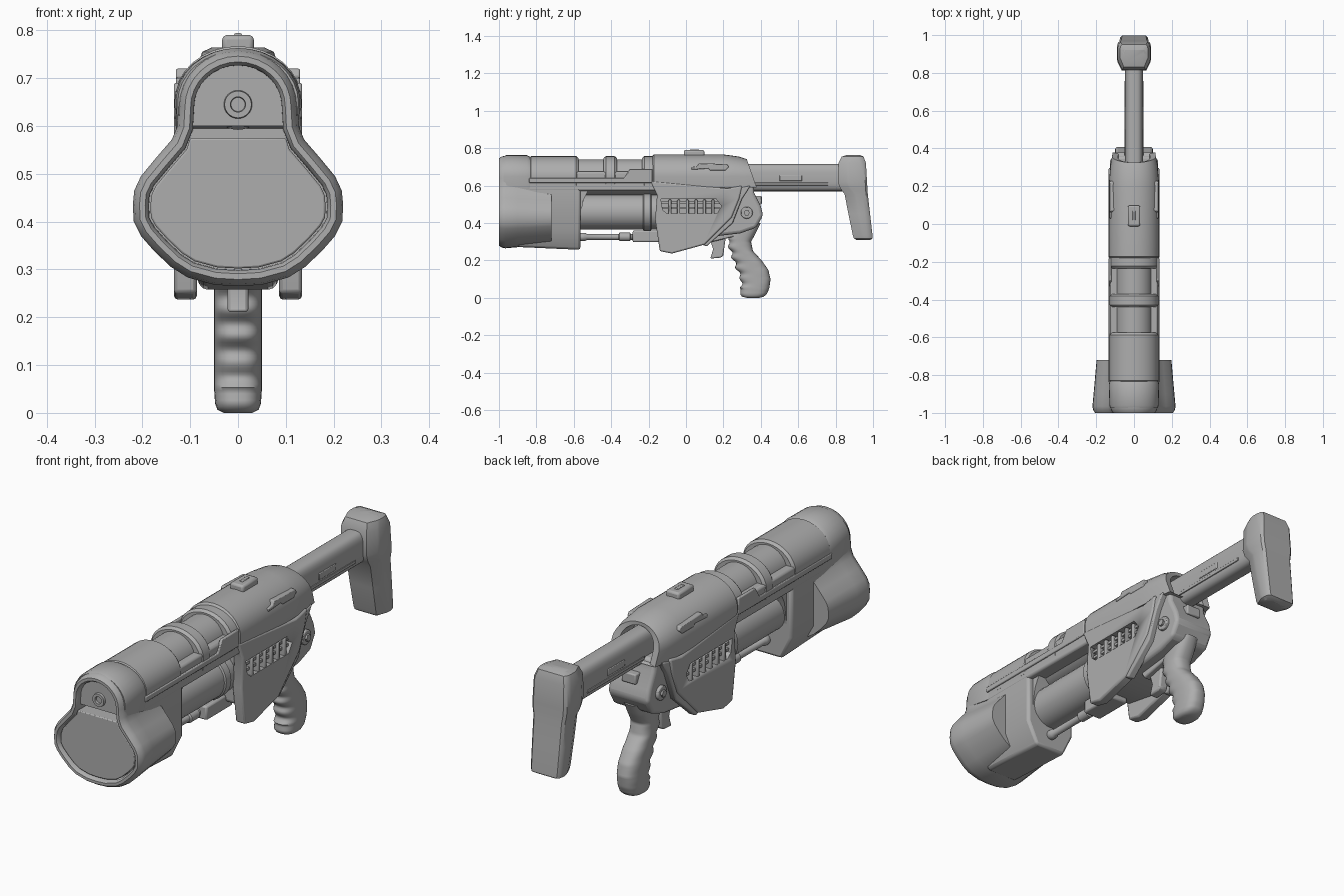
import bpy, bmesh, math
from mathutils import Vector

grey = bpy.data.materials.new("plain grey")
grey.diffuse_color = (0.42, 0.42, 0.42, 1)

def finish(name, bm, bevel=0.0, mirror=False, angle=35, segs=2):
    bmesh.ops.recalc_face_normals(bm, faces=bm.faces)
    me = bpy.data.meshes.new(name)
    bm.to_mesh(me); bm.free()
    me.materials.append(grey)
    ob = bpy.data.objects.new(name, me)
    bpy.context.collection.objects.link(ob)
    bpy.ops.object.select_all(action='DESELECT')
    ob.select_set(True)
    bpy.context.view_layer.objects.active = ob
    bpy.ops.object.shade_smooth_by_angle(angle=math.radians(angle))
    if mirror:
        ob.modifiers.new("mirror", 'MIRROR').use_mirror_merge = False
    if bevel:
        m = ob.modifiers.new("bevel", 'BEVEL')
        m.width, m.segments, m.limit_method = bevel, segs, 'ANGLE'
        m.angle_limit = math.radians(35)
    return ob

def loft(name, rings, **kw):
    bm = bmesh.new()
    vs = [[bm.verts.new(p) for p in r] for r in rings]
    n = len(rings[0])
    for a, b in zip(vs, vs[1:]):
        for i in range(n):
            j = (i + 1) % n
            bm.faces.new((a[i], a[j], b[j], b[i]))
    bm.faces.new(vs[0]); bm.faces.new(vs[-1])
    return finish(name, bm, **kw)

def prism(name, pts, x0, x1, **kw):          # side profile (y, z) pushed along x
    return loft(name, [[(x, y, z) for y, z in pts] for x in (x0, x1)], **kw)

def box(name, x0, x1, y0, y1, z0, z1, **kw):
    return prism(name, [(y0, z0), (y1, z0), (y1, z1), (y0, z1)], x0, x1, **kw)

def turned(name, prof, z, n=32, **kw):       # (y, radius) profile round a y axis
    return loft(name, [[(r * math.cos(2*math.pi*i/n), y, z + r * math.sin(2*math.pi*i/n))
                        for i in range(n)] for y, r in prof], **kw)

def dome(y, w, top, zb, zc=0.65, shear=0.0):  # flat sided section with round top
    pts = [(w * 0.97, zb)] + [(w * math.cos(t * math.pi / 16), zc + (top - zc) * math.sin(t * math.pi / 16))
                       for t in range(17)] + [(-w * 0.97, zb)]
    return [(x, y + shear * (top - z), z) for x, z in pts]

def superring(z, y0, y1, w, p=2.6, n=32):    # rounded horizontal section
    out = []
    for i in range(n):
        c, s = math.cos(2*math.pi*i/n), math.sin(2*math.pi*i/n)
        f = lambda v: math.copysign(abs(v) ** (2 / p), v)
        out.append((w * f(c), (y0 + y1) / 2 + (y1 - y0) / 2 * f(s), z))
    return out

def lerp_table(tab, z):
    for a, b in zip(tab, tab[1:]):
        if a[0] >= z >= b[0]:
            t = (a[0] - z) / (a[0] - b[0])
            return [u + (v - u) * t for u, v in zip(a, b)]
    return tab[-1]

# Muzzle head: keyhole outline
half = [(0.125 * math.sin(t * math.pi / 16), 0.64 + 0.12 * math.cos(t * math.pi / 16)) for t in range(9)]
half += [(0.127, 0.60), (0.138, 0.572), (0.17, 0.535), (0.203, 0.495), (0.217, 0.465), (0.22, 0.435),
         (0.218, 0.40), (0.203, 0.37), (0.175, 0.338), (0.14, 0.305), (0.105, 0.283), (0.05, 0.268)]
outline = half + [(0, 0.265)] + [(-x, z) for x, z in reversed(half[1:])]

def inset(d):
    out, n = [], len(outline)
    for i, p in enumerate(outline):
        t = (Vector(outline[(i + 1) % n]) - Vector(outline[i - 1])).normalized()
        out.append((p[0] + t.y * d, p[1] - t.x * d))
    return out

loft("muzzle_head", [[(x, y, z) for x, z in inset(d)] for d, y in
     ((0.022, -0.72), (0.006, -0.9), (0, -0.965), (0.004, -0.985), (0.014, -1.0),
      (0.026, -1.0), (0.033, -0.99), (0.034, -0.93))])
low = [p for p in inset(0.037) if p[1] < 0.56]
low = [(0.1, 0.575)] + low + [(-0.1, 0.575)]
loft("muzzle_plate", [[(x, y, z) for x, z in low] for y in (-0.925, -0.988)], bevel=0.004)
turned("muzzle_nozzle", [(-0.92, 0.053), (-0.95, 0.053), (-0.96, 0.045), (-0.96, 0.032), (-0.985, 0.028),
       (-0.985, 0.016), (-0.97, 0.014)], 0.645)
# collar over the head and the block behind it
loft("head_collar", [dome(-0.975, 0.126, 0.757, 0.60), dome(-0.96, 0.13, 0.763, 0.60),
     dome(-0.85, 0.133, 0.763, 0.58), dome(-0.83, 0.128, 0.752, 0.58)])
loft("head_rear_block", [[(s * x, y, z) for s, x, z in
     ((1, 0.125, 0.60), (1, 0.125, 0.36), (1, 0.075, zb), (-1, 0.075, zb), (-1, 0.125, 0.36), (-1, 0.125, 0.60))]
     for y, zb in ((-0.9, 0.272), (-0.565, 0.257))], bevel=0.012)
prism("head_buttress", [(-0.58, 0.58), (-0.52, 0.58), (-0.55, 0.52), (-0.565, 0.42), (-0.58, 0.42)], -0.1, 0.1)

# Upper housing with two open windows round the inner tube
box("housing_base", -0.126, 0.126, -0.85, -0.16, 0.572, 0.675, bevel=0.01)
for nm, a, b in (("front", -0.84, -0.575), ("middle", -0.44, -0.37), ("rear", -0.235, -0.165)):
    loft("housing_" + nm, [dome(a, 0.12, 0.748, 0.6), dome(a + 0.012, 0.13, 0.758, 0.6),
         dome(b - 0.012, 0.13, 0.758, 0.6), dome(b, 0.12, 0.748, 0.6)])
turned("inner_tube", [(-0.8, 0.096), (-0.15, 0.096)], 0.645)
prism("housing_side_rail", [(-0.84, 0.64), (-0.33, 0.64), (-0.30, 0.69), (-0.18, 0.69), (-0.18, 0.615), (-0.84, 0.615)],
      0.12, 0.134, mirror=True, bevel=0.004)

# Lower barrel and guide rod
turned("lower_barrel", [(-0.6, 0.094), (-0.23, 0.094), (-0.225, 0.1), (-0.19, 0.1), (-0.185, 0.094), (-0.1, 0.094)], 0.459)
turned("guide_rod", [(-0.58, 0.016), (-0.56, 0.022), (-0.54, 0.022), (-0.53, 0.016), (-0.36, 0.016),
       (-0.355, 0.023), (-0.30, 0.023), (-0.295, 0.016), (-0.14, 0.016)], 0.326, n=16)
box("rod_clamp", -0.045, 0.045, -0.285, -0.1, 0.298, 0.36, bevel=0.008)

# Receiver: top shell, core and side plates
loft("receiver_shell", [dome(-0.185, 0.122, 0.752, 0.6), dome(-0.172, 0.134, 0.767, 0.6), dome(0.2, 0.134, 0.767, 0.59),
     dome(0.285, 0.124, 0.755, 0.59, shear=0.3), dome(0.325, 0.116, 0.742, 0.59, shear=0.35),
     dome(0.325, 0.085, 0.727, 0.595, shear=0.35), dome(0.26, 0.08, 0.725, 0.6)])
prism("receiver_core", [(-0.15, 0.61), (0.36, 0.61), (0.365, 0.56), (0.40, 0.49), (0.412, 0.44), (0.375, 0.375),
      (0.29, 0.345), (0.12, 0.325), (0.02, 0.30), (-0.15, 0.33)], -0.1, 0.1, bevel=0.016, segs=3)
plates = prism("side_plates", [(-0.19, 0.625), (0.22, 0.585), (0.30, 0.60), (0.285, 0.53), (0.245, 0.43), (0.10, 0.285),
      (-0.075, 0.237), (-0.14, 0.25), (-0.165, 0.42), (-0.155, 0.55)], 0.086, 0.134, mirror=True, bevel=0.008)
prism("plate_border", [(0.225, 0.575), (0.345, 0.60), (0.30, 0.53), (0.25, 0.40), (0.11, 0.275), (0.085, 0.285), (0.215, 0.41), (0.25, 0.53)],
      0.09, 0.127, mirror=True, bevel=0.006)
# vent opening and fins
cut = prism("vent_cutter", [(-0.135, 0.53), (0.16, 0.53), (0.19, 0.49), (0.165, 0.45), (-0.10, 0.45), (-0.125, 0.47)], -0.3, 0.3)
cut.hide_render = True
cut.display_type = 'WIRE'
m = plates.modifiers.new("vents", 'BOOLEAN')
m.operation, m.object = 'DIFFERENCE', cut
for i in range(6):
    y = -0.085 + i * 0.046
    box("vent_fin", 0.095, 0.133, y - 0.008, y + 0.008, 0.44, 0.525, mirror=True, bevel=0.004)
for z in (0.48, 0.508):
    box("vent_bar", 0.095, 0.122, -0.13, 0.18, z - 0.006, z + 0.006, mirror=True)
# side catch, top sight, pivot bolt, rear button
prism("side_catch", [(0.03, 0.685), (0.12, 0.692), (0.13, 0.68), (0.21, 0.68), (0.23, 0.70), (0.22, 0.715), (0.07, 0.72), (0.06, 0.703), (0.03, 0.70)],
      0.09, 0.13, mirror=True, bevel=0.004)
box("top_sight", -0.033, 0.033, -0.012, 0.098, 0.75, 0.79, bevel=0.009)
box("sight_post", -0.008, 0.008, 0.02, 0.07, 0.78, 0.794, bevel=0.003)
def disc(y0, z0, r, n=20):
    return [(y0 + r * math.cos(2*math.pi*i/n), z0 + r * math.sin(2*math.pi*i/n)) for i in range(n)]
prism("pivot_ring", disc(0.325, 0.455, 0.032), 0.09, 0.113, mirror=True, bevel=0.004)
prism("pivot_bolt", disc(0.325, 0.455, 0.016, 6), 0.1, 0.122, mirror=True)
box("rear_button", -0.035, 0.035, 0.36, 0.405, 0.50, 0.545, bevel=0.005)

# Trigger and grip with finger grooves
prism("trigger", [(0.12, 0.34), (0.215, 0.34), (0.205, 0.27), (0.20, 0.225), (0.185, 0.215), (0.13, 0.21), (0.145, 0.26)],
      -0.022, 0.022, bevel=0.007)
prism("trigger_mount", [(0.09, 0.35), (0.30, 0.38), (0.27, 0.33), (0.12, 0.295)], -0.045, 0.045, bevel=0.006)
tab = [(0.40, 0.23, 0.40, 0.052), (0.35, 0.232, 0.375, 0.052), (0.30, 0.225, 0.348, 0.05), (0.25, 0.238, 0.358, 0.05),
       (0.20, 0.255, 0.405, 0.05), (0.15, 0.275, 0.44, 0.05), (0.10, 0.295, 0.452, 0.05),
       (0.05, 0.293, 0.445, 0.05), (0.02, 0.29, 0.432, 0.048), (0.006, 0.30, 0.415, 0.043), (0.0, 0.325, 0.39, 0.03)]
rings = []
for i in range(61):
    z = 0.40 * (1 - i / 60)
    _, a, b, w = lerp_table(tab, z)
    if 0.05 < z < 0.32:
        a += 0.008 * math.cos(2 * math.pi * (z - 0.075) / 0.056)
    rings.append(superring(z, a, b, w))
loft("grip", rings, angle=50)

# Stock tube and shoulder pad
def tube_ring(y, w, h):
    return [(x, y, 0.643 + (z - 0.4) * h / 0.5) for x, _, z in
            [(a, 0, 0.4 + 0.5 * b / w) for a, b, _ in superring(0, -w, w, w, p=3.2)]]
loft("stock_tube", [tube_ring(y, 0.047, 0.073) for y in (0.25, 0.88)])
box("stock_strip", 0.04, 0.049, 0.36, 0.76, 0.602, 0.616, mirror=True, bevel=0.002)
box("stock_slot", 0.04, 0.05, 0.50, 0.62, 0.625, 0.655, mirror=True, bevel=0.003)
pad = [(0.764, 0.86, 0.93, 0.055), (0.755, 0.832, 0.95, 0.075), (0.72, 0.815, 0.962, 0.087), (0.62, 0.812, 0.968, 0.09),
       (0.585, 0.825, 0.97, 0.088), (0.555, 0.848, 0.972, 0.082), (0.45, 0.868, 0.984, 0.08),
       (0.335, 0.892, 0.997, 0.077), (0.318, 0.898, 0.998, 0.074), (0.309, 0.912, 0.985, 0.06)]
def pad_ring(z, a, b, w):
    h = [(0.72 * w, a), (0.97 * w, a + 0.045), (w, a + 0.06), (w, b - 0.03), (0.95 * w, b - 0.01), (0.82 * w, b)]
    return [(x, y, z) for x, y in h] + [(-x, y, z) for x, y in reversed(h)]
loft("shoulder_pad", [pad_ring(*r) for r in pad])
